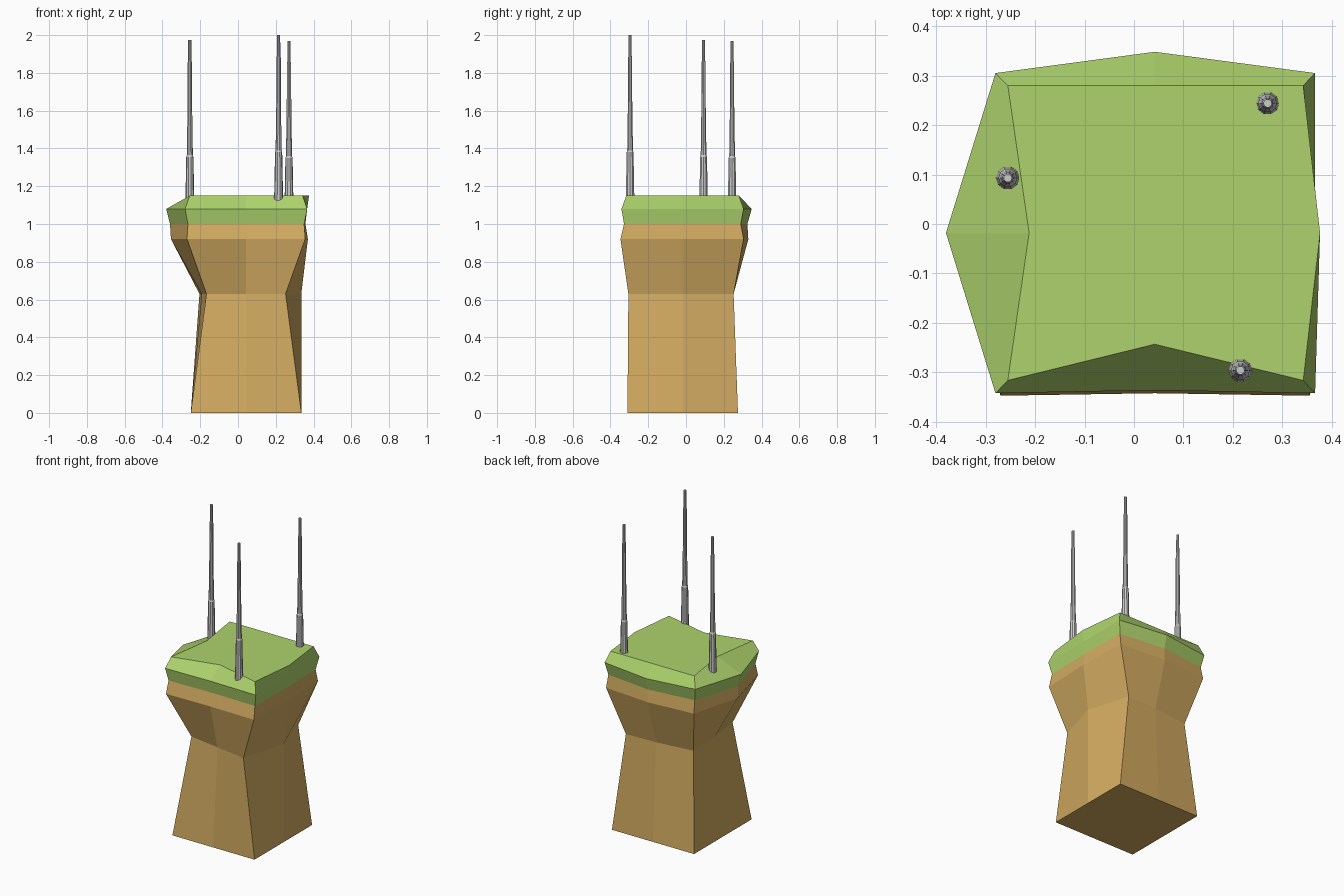
import bpy, bmesh, math

if "Cube" in bpy.data.objects:
    bpy.data.objects.remove(bpy.data.objects["Cube"])

CX, CY = 0.042, -0.018   # middle of the column's square plan


def material(name, color):
    m = bpy.data.materials.new(name)
    m.diffuse_color = (*color, 1)
    m.use_nodes = True
    m.node_tree.nodes["Principled BSDF"].inputs["Base Color"].default_value = m.diffuse_color
    return m


def ring(z, x0, x1, y0, y1, front, right, back, left, skew=None):
    """Four corners and four pushed-in/out side midpoints, counter-clockwise."""
    pts = [(x0, y0), (CX, front), (x1, y0), (right, CY),
           (x1, y1), (CX, back), (x0, y1), (left, CY)]
    for i, (dx, dy) in (skew or {}).items():
        pts[i] = (pts[i][0] + dx, pts[i][1] + dy)
    return [(x, y, z) for x, y in pts]


def loft(name, rings, mat=None, bottom=False, top=False):
    """Skin a stack of equal-sized rings with flat faces."""
    bm = bmesh.new()
    rows = [[bm.verts.new(p) for p in r] for r in rings]
    n = len(rows[0])
    for a, b in zip(rows, rows[1:]):
        for i in range(n):
            j = (i + 1) % n
            bm.faces.new((a[i], a[j], b[j], b[i]))
    if bottom:
        bm.faces.new(rows[0][::-1])
    if top:
        bm.faces.new(rows[-1])
    me = bpy.data.meshes.new(name)
    bm.to_mesh(me)
    bm.free()
    ob = bpy.data.objects.new(name, me)
    bpy.context.collection.objects.link(ob)
    if mat:
        me.materials.append(mat)
    return ob


earth = material("earth", (0.65, 0.41, 0.12))
grass = material("grass", (0.42, 0.65, 0.15))

# Earth column: square foot, pinched waist, flared shoulder
seam = ring(1.0, -0.265, 0.35, -0.328, 0.29, -0.322, 0.357, 0.325, -0.36)
loft("earth_column", [
    ring(0.0, -0.25, 0.335, -0.31, 0.275, -0.31, 0.335, 0.275, -0.25),
    ring(0.63, -0.167, 0.252, -0.305, 0.252, -0.27, 0.335, 0.245, -0.192,
         skew={0: (0, 0.07), 6: (-0.037, -0.037)}),
    ring(0.92, -0.27, 0.356, -0.347, 0.305, -0.342, 0.37, 0.33, -0.355),
    seam], earth, bottom=True)

# Grass cap with a bevelled, notched upper rim
loft("grass_cap", [
    seam,
    ring(1.08, -0.28, 0.366, -0.342, 0.305, -0.336, 0.365, 0.348, -0.38),
    ring(1.15, -0.255, 0.342, -0.316, 0.28, -0.243, 0.376, 0.28, -0.212)],
    grass, top=True)

# Three tapering, stepped poles
PROFILE = [(0.024, 0.0), (0.019, 0.26), (0.016, 0.27), (0.012, 0.53),
           (0.0115, 0.76), (0.009, 0.77), (0.0085, 0.88)]
SIDES = 10
for k, (x, y, tip) in enumerate([(0.215, -0.296, 2.0),
                                 (-0.255, 0.093, 1.975),
                                 (0.27, 0.244, 1.97)]):
    loft(f"pole_{k + 1}", [
        [(x + r * math.cos(i * math.tau / SIDES),
          y + r * math.sin(i * math.tau / SIDES), tip - 0.88 + h)
         for i in range(SIDES)] for r, h in PROFILE], bottom=True, top=True)
